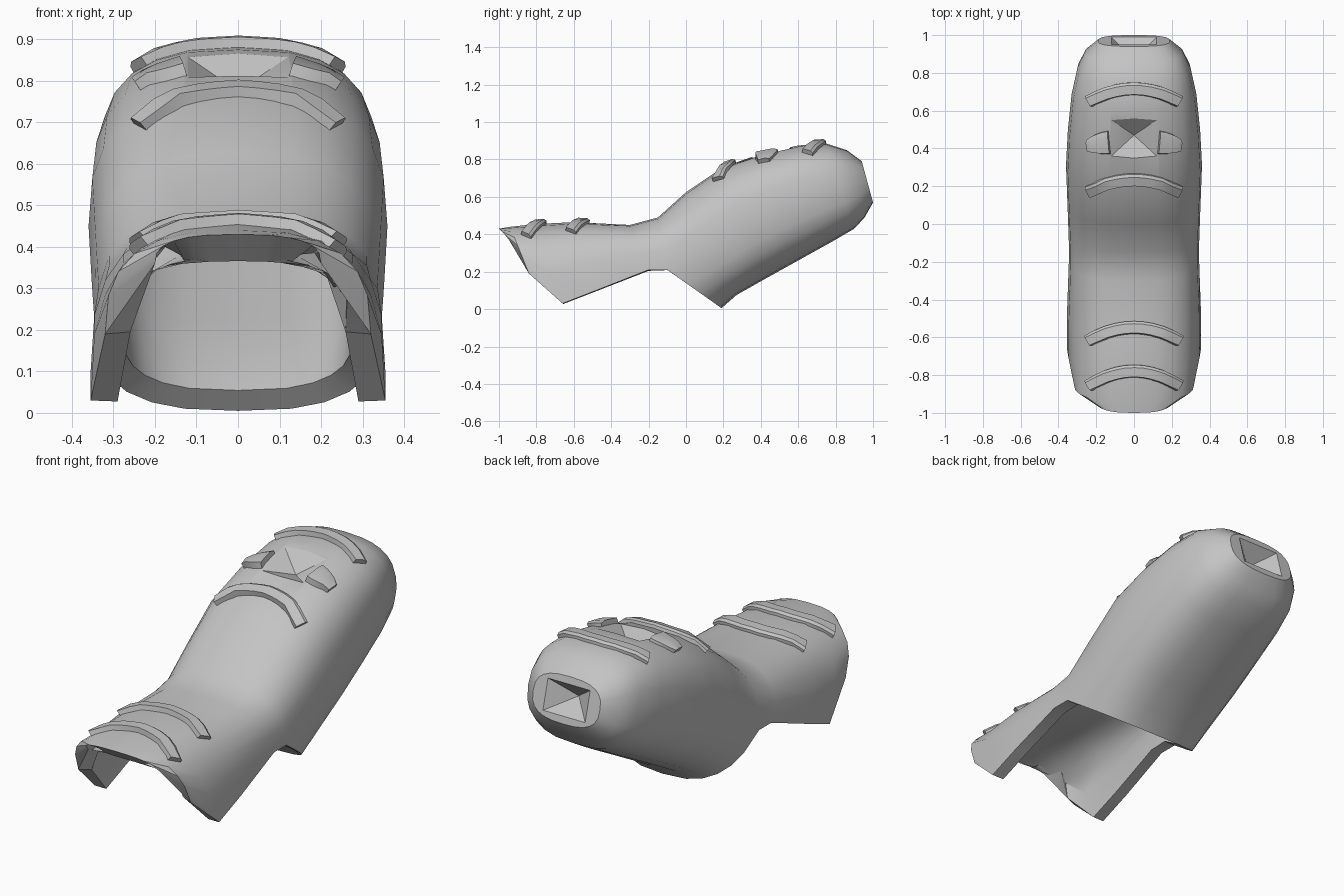
import bpy, bmesh, math
from mathutils import Vector
from mathutils.bvhtree import BVHTree

if "Cube" in bpy.data.objects:
    bpy.data.objects.remove(bpy.data.objects["Cube"])

grey = bpy.data.materials.new("plain grey")
grey.use_nodes = True
COLOUR = (0.55, 0.55, 0.55, 1)
grey.diffuse_color = COLOUR
grey.node_tree.nodes["Principled BSDF"].inputs["Base Color"].default_value = COLOUR


def add_object(name, bm):
    mesh = bpy.data.meshes.new(name)
    bm.to_mesh(mesh)
    mesh.materials.append(grey)
    obj = bpy.data.objects.new(name, mesh)
    bpy.context.collection.objects.link(obj)
    return obj


def activate(obj):
    bpy.ops.object.select_all(action='DESELECT')
    obj.select_set(True)
    bpy.context.view_layer.objects.active = obj


def smooth(obj, degrees=32):
    activate(obj)
    bpy.ops.object.shade_smooth_by_angle(angle=math.radians(degrees))


# Stations: half width, then (y, z) of the top, the sides and the bottom
ARCH = [
    (.20, (-1.0, .43), (-.93, .36)),
    (.32, (-.94, .44), (-.84, .19)),
    (.355, (-.80, .455), (-.66, .03)),
    (.355, (-.60, .465), (-.48, .10)),
    (.345, (-.30, .45), (-.20, .21)),
]
TUBE = [
    (.345, (-.15, .49), (-.10, .21), (.19, .005)),
    (.352, (.00, .625), (.10, .31), (.27, .075)),
    (.36, (.20, .76), (.31, .45), (.42, .16)),
    (.35, (.40, .83), (.50, .545), (.60, .26)),
    (.33, (.60, .875), (.69, .615), (.78, .36)),
    (.30, (.75, .885), (.825, .655), (.90, .43)),
    (.26, (.86, .85), (.91, .67), (.955, .49)),
    (.19, (.94, .79), (.97, .68), (1.0, .57)),
]
STEPS = 24

# Shell: open arch at the front, joined to the upper half of a closed tube
bm = bmesh.new()
rings = []
for w, top, mid, *bottom in ARCH + TUBE:
    ring = {}
    reach = STEPS // 2 - 1 if bottom else STEPS // 4
    for j in range(-reach, reach + 1 + bool(bottom)):
        a = 2 * math.pi * j / STEPS
        c, s = (math.copysign(abs(v) ** .73, v) for v in (math.cos(a), math.sin(a)))
        end = top if abs(j) <= STEPS // 4 else bottom[0]
        y, z = (m + (e - m) * abs(c) for m, e in zip(mid, end))
        ring[j] = bm.verts.new((w * s, y, z))
    if bottom:
        ring[-STEPS // 2] = ring[STEPS // 2]
    rings.append(ring)
for r, q in zip(rings, rings[1:]):
    for j in sorted(r):
        if j + 1 in r:
            bm.faces.new((r[j], r[j + 1], q[j + 1], q[j]))
last = rings[-1]
bm.faces.new([last[j] for j in range(1 - STEPS // 2, STEPS // 2 + 1)])
bm.normal_update()
surface = BVHTree.FromBMesh(bm)
shell = add_object("shell", bm)
DOWN, FORWARD = Vector((0, 0, -1)), Vector((0, -1, 0))


def on_surface(start, direction):
    point, normal, _, _ = surface.ray_cast(Vector(start), direction)
    return point, normal


# Four-sided recesses sunk into the top and the tail
def pyramid(name, apex, corners, direction, scale, capped):
    b = bmesh.new()
    tip = b.verts.new(apex)
    rim = [b.verts.new(apex + (p - apex) * scale) for p in corners]
    for i in range(4):
        b.faces.new((tip, rim[i], rim[i - 1]))
    if capped:
        b.faces.new(rim)
        bmesh.ops.recalc_face_normals(b, faces=b.faces)
    else:
        b.normal_update()
        for f in b.faces:
            if f.normal.dot(direction) > 0:
                f.normal_flip()
    return add_object(name, b)


# Thick wall, with the inner front edge set back so the lip is sharp
outer_count = len(shell.data.vertices)
wall = shell.modifiers.new("wall", 'SOLIDIFY')
wall.thickness = .065
wall.offset = -1
activate(shell)
bpy.ops.object.modifier_apply(modifier="wall")
for v in list(shell.data.vertices)[outer_count:outer_count + len(rings[0])]:
    v.co.y += .06

SQUARE = ((-1, -1), (1, -1), (1, 1), (-1, 1))
RECESSES = (
    ("top_recess", Vector((0, .47, .775)), DOWN,
     [(.12 * u, .455 + .095 * v, 2) for u, v in SQUARE]),
    ("tail_recess", Vector((0, .87, .665)), FORWARD,
     [(.12 * u, 2, .68 + .075 * v) for u, v in SQUARE]),
)
for name, apex, direction, starts in RECESSES:
    corners = [on_surface(s, direction)[0] for s in starts]
    pyramid(name, apex, corners, direction, 1, False)
    cutter = pyramid("recess_cutter", apex, corners, direction, 1.8, True)
    cutter.hide_render = True
    cut = shell.modifiers.new("cut", 'BOOLEAN')
    cut.operation = 'DIFFERENCE'
    cut.solver = 'EXACT'
    cut.object = cutter
    activate(shell)
    bpy.ops.object.modifier_apply(modifier="cut")
    bpy.data.objects.remove(cutter)
smooth(shell)


# Raised straps: bevelled bars that follow the shell from side to side
def strap(name, x0, x1, y_mid, drop, half=.035, taper=0, height=.025, steps=10):
    b = bmesh.new()
    loops = []
    for i in range(steps + 1):
        t = i / steps
        x = x0 + (x1 - x0) * t
        p, n = on_surface((x, y_mid - drop * (x / .24) ** 2, 2), DOWN)
        along = Vector((1, -2 * drop * x / .24 ** 2, 0))
        side = n.cross(along).normalized() * half * (1 - taper * t * t)
        section = ((-1, -.7), (1, -.7), (1, .6), (.6, 1), (-.8, 1))
        loops.append([b.verts.new(p + side * u + n * height * v)
                      for u, v in section])
    for r, q in zip(loops, loops[1:]):
        for k in range(len(r)):
            b.faces.new((r[k - 1], r[k], q[k], q[k - 1]))
    b.faces.new(loops[0])
    b.faces.new(loops[-1])
    bmesh.ops.recalc_face_normals(b, faces=b.faces)
    smooth(add_object(name, b))


for name, y_mid, drop in (("front_strap", -.78, .08), ("second_strap", -.55, .07),
                          ("third_strap", .235, .065), ("rear_strap", .715, .07)):
    strap(name, -.235, .235, y_mid, drop)
for name, sign in (("left_tab", 1), ("right_tab", -1)):
    strap(name, .13 * sign, .24 * sign, .435, .02, half=.065, taper=.5, steps=4)
